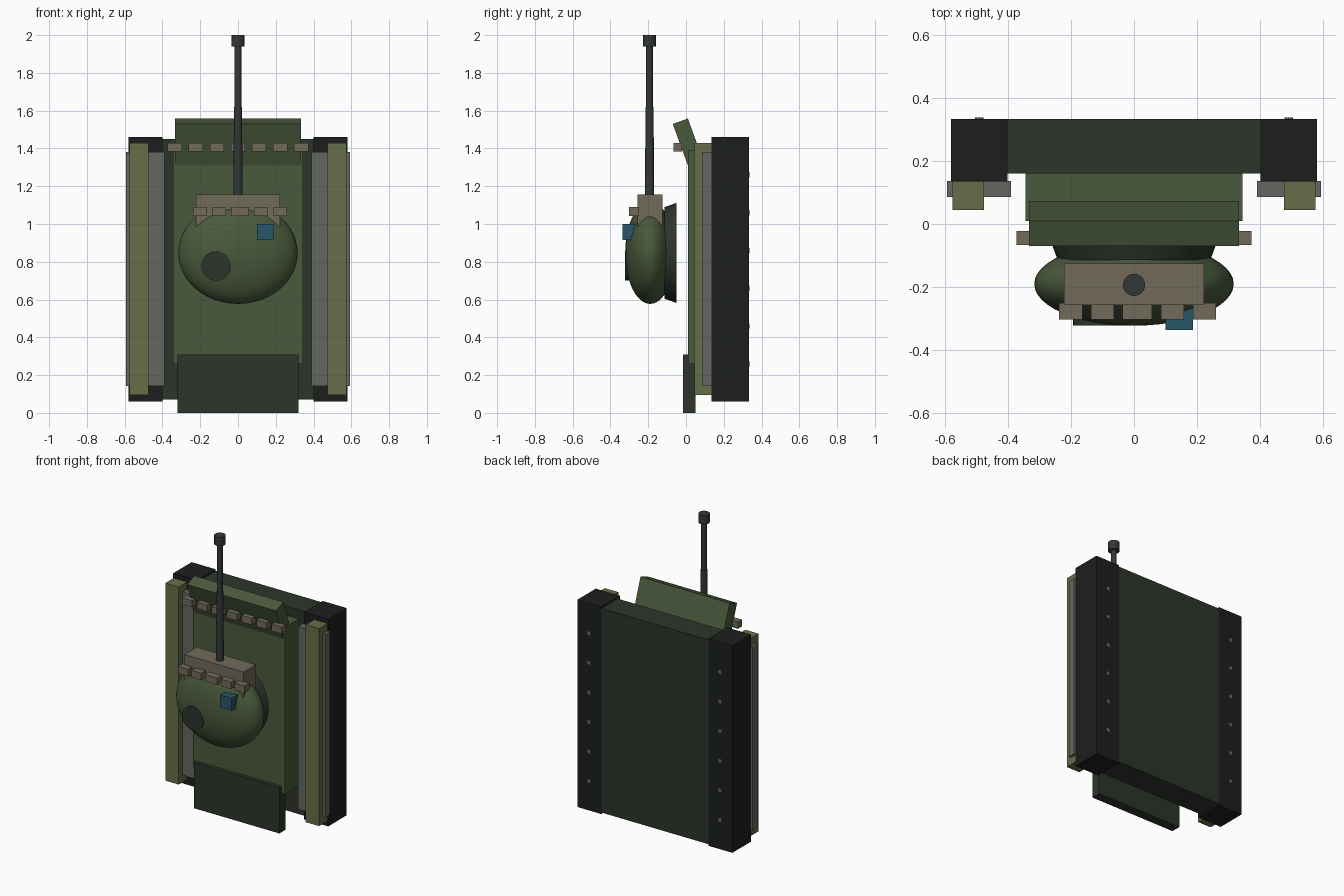
import bpy
from math import radians, pi

if "Cube" in bpy.data.objects:
    bpy.data.objects.remove(bpy.data.objects["Cube"])

def mat(name, hexcol):
    m = bpy.data.materials.new(name)
    c = [int(hexcol[i:i + 2], 16) / 255 for i in (0, 2, 4)]
    m.diffuse_color = [v ** 2.2 for v in c] + [1]
    m.use_nodes = True
    m.node_tree.nodes["Principled BSDF"].inputs["Base Color"].default_value = m.diffuse_color
    return m

BLACK = mat("rubber_black", "222423")
DARK = mat("dark_green", "30382e")
GREEN = mat("green", "4b5a3e")
OLIVE = mat("olive", "666e4a")
GREY = mat("steel_grey", "666762")
TAUPE = mat("taupe", "706a5a")
GUN = mat("gunmetal", "363b3a")
BLUE = mat("sight_blue", "2b5668")

def finish(name, m, smooth=False):
    o = bpy.context.object
    o.name = o.data.name = name
    o.data.materials.append(m)
    bpy.ops.object.transform_apply(location=False, rotation=True, scale=True)
    if smooth:
        bpy.ops.object.shade_smooth_by_angle(angle=radians(35))
    return o

def box(name, m, x, y, z, tilt=0):
    """Box from (min, max) pairs, optionally tilted about x."""
    bpy.ops.mesh.primitive_cube_add(size=1, location=[sum(p) / 2 for p in (x, y, z)],
                                    rotation=(tilt, 0, 0))
    bpy.context.object.scale = [p[1] - p[0] for p in (x, y, z)]
    return finish(name, m)

def cone(name, m, r1, r2, loc, depth, rot=(0, 0, 0), n=32):
    """Cylinder or frustum centred on loc."""
    bpy.ops.mesh.primitive_cone_add(vertices=n, radius1=r1, radius2=r2, depth=depth,
                                    location=loc, rotation=rot)
    return finish(name, m, n > 8)

# hull
box("lower_hull", DARK, (-.40, .40), (.16, .332), (.07, 1.45))
box("upper_hull", GREEN, (-.343, .343), (.01, .16), (.26, 1.39))
box("rear_plate", DARK, (-.32, .32), (-.015, .05), (0, .31))
box("front_plate", GREEN, (-.333, .333), (-.0325, .0525), (1.317, 1.551), radians(20))

# running gear on both sides
for s, side in ((-1, "left"), (1, "right")):
    def span(a, b):
        return tuple(sorted((s * a, s * b)))
    box(side + "_track", BLACK, span(.40, .58), (.135, .333), (.06, 1.46))
    box(side + "_skirt", GREY, span(.39, .593), (.085, .137), (.143, 1.38))
    box(side + "_fender", OLIVE, span(.475, .575), (.045, .137), (.095, 1.43))
    for i in range(6):
        cone(f"{side}_track_bolt_{i}", GREY, .014, .014, (s * .49, .33, .26 + .2 * i),
             .014, (pi / 2, 0, 0), 8)

# armour blocks along the front plate
for i in range(7):
    x = (i - 3) * .1115
    box(f"hull_block_{i}", TAUPE, (x - .038, x + .038), (-.067, -.022), (1.383, 1.428))

# turret
bpy.ops.mesh.primitive_uv_sphere_add(segments=48, ring_count=24, radius=1, location=(0, -.19, .847))
bpy.context.object.scale = (.316, .132, .27)
finish("turret_dome", GREEN, True)
cone("turret_ring", DARK, .242, .265, (0, -.082, .847), .064, (-pi / 2, 0, 0), 40)
box("mantlet", TAUPE, (-.222, .222), (-.257, -.125), (.97, 1.157))
for i, (a, b) in enumerate(((-.237, -.163), (-.137, -.063), (-.036, .057), (.085, .159), (.187, .26))):
    box(f"turret_block_{i}", TAUPE, (a, b), (-.303, -.25), (1.043, 1.09))
cone("hatch", DARK, .078, .078, (-.115, -.277, .778), .09, (pi / 2, 0, 0))
box("gun_sight", BLUE, (.10, .187), (-.335, -.24), (.915, 1.0))

# gun
cone("barrel_base", GUN, .025, .021, (0, -.193, 1.365), .51, n=24)
cone("barrel_tip", GUN, .018, .018, (0, -.193, 1.78), .34, n=24)
cone("muzzle", GUN, .035, .035, (0, -.193, 1.97), .06, n=24)
